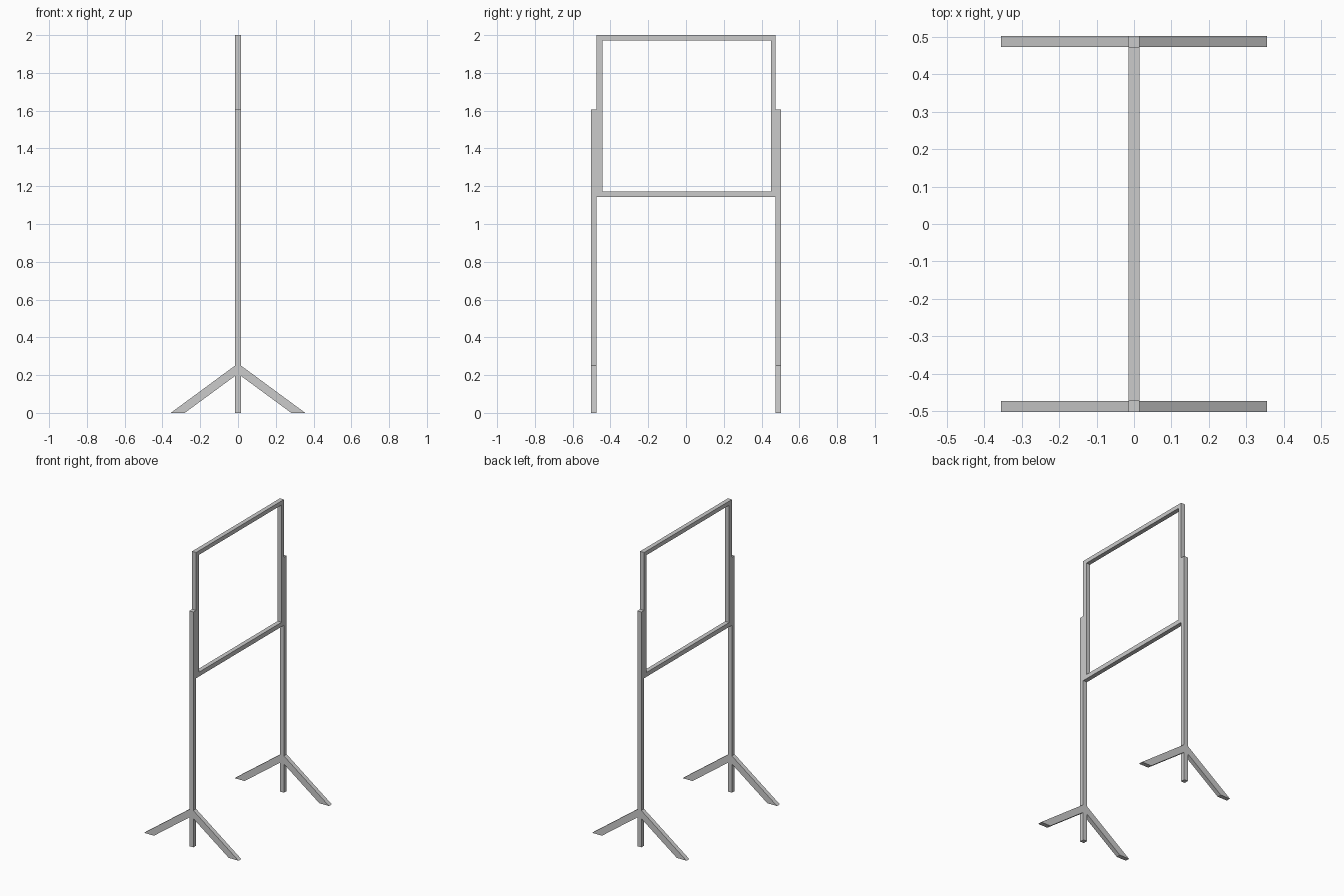
import bpy, bmesh

if "Cube" in bpy.data.objects:
    bpy.data.objects.remove(bpy.data.objects["Cube"])

T = 0.03            # bar thickness
POST_Y = 0.488      # post centre line
POST_TOP = 1.605


def new_object(name, bm):
    bmesh.ops.recalc_face_normals(bm, faces=bm.faces)
    mesh = bpy.data.meshes.new(name)
    bm.to_mesh(mesh)
    bm.free()
    ob = bpy.data.objects.new(name, mesh)
    bpy.context.collection.objects.link(ob)
    return ob


def prism(name, points, offset):
    """Extrude a closed planar profile along the offset vector."""
    bm = bmesh.new()
    face = bm.faces.new([bm.verts.new(p) for p in points])
    ext = bmesh.ops.extrude_face_region(bm, geom=[face])
    top = [v for v in ext["geom"] if isinstance(v, bmesh.types.BMVert)]
    bmesh.ops.translate(bm, verts=top, vec=offset)
    return new_object(name, bm)


def rect(y0, y1, z0, z1):
    return [(-T / 2, y, z) for y, z in ((y0, z0), (y1, z0), (y1, z1), (y0, z1))]


# Upper display frame: rectangular ring with slightly slimmer right bar
bm = bmesh.new()
outer = [bm.verts.new(p) for p in rect(-0.473, 0.473, 1.142, 2.0)]
inner = [bm.verts.new(p) for p in rect(-0.443, 0.449, 1.172, 1.972)]
for i in range(4):
    j = (i + 1) % 4
    bm.faces.new((outer[i], outer[j], inner[j], inner[i]))
ext = bmesh.ops.extrude_face_region(bm, geom=bm.faces[:])
moved = [v for v in ext["geom"] if isinstance(v, bmesh.types.BMVert)]
bmesh.ops.translate(bm, verts=moved, vec=(T, 0, 0))
new_object("display_frame", bm)

for side, s in (("front", -1), ("back", 1)):
    y0 = s * POST_Y - T / 2

    # Upright post
    prism(f"{side}_post", rect(y0, y0 + T, 0, POST_TOP), (T, 0, 0))

    # Splayed legs, cut flat on the floor and against the post
    for label, m in (("left", -1), ("right", 1)):
        profile = [(0.356, 0), (0.282, 0), (T / 2, 0.196), (T / 2, 0.251)]
        prism(f"{side}_{label}_leg", [(m * x, y0, z) for x, z in profile], (0, T, 0))
